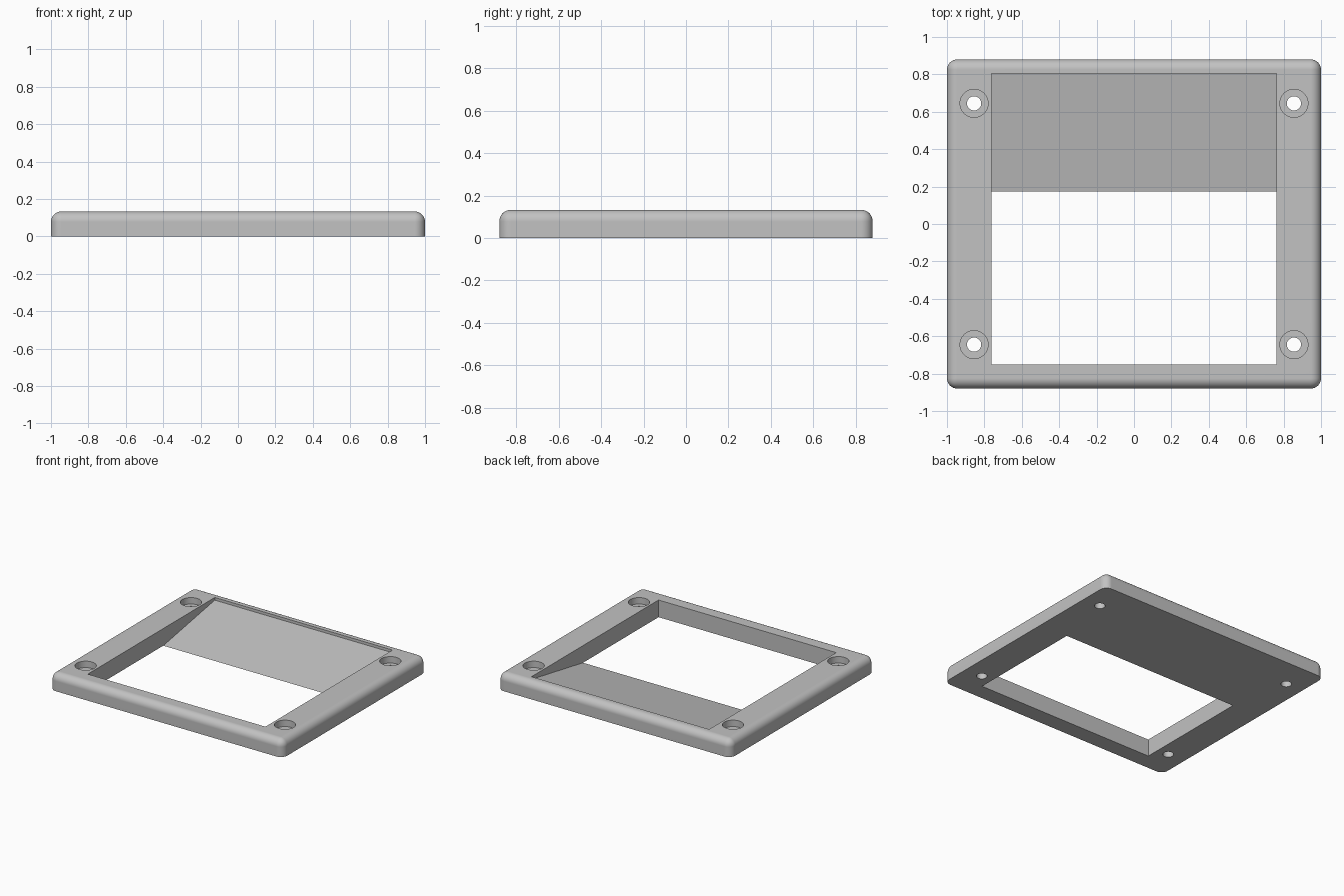
import bpy, bmesh

cube = bpy.data.objects.get("Cube")
if cube:
    bpy.data.objects.remove(cube, do_unlink=True)

HALF_X, HALF_Y, HEIGHT, ROUND = 1.0, 0.88, 0.133, 0.055
OPEN_X, OPEN_FRONT, RAMP_FOOT, OPEN_BACK, RAMP_TOP = 0.762, -0.752, 0.173, 0.804, 0.112
HOLE_X, HOLE_Y, HOLE_R, RECESS_R, RECESS_Z = 0.855, 0.645, 0.038, 0.075, 0.083

grey = bpy.data.materials.new("plain grey")
grey.use_nodes = True
colour = (0.54, 0.54, 0.54, 1)
grey.diffuse_color = colour
grey.node_tree.nodes["Principled BSDF"].inputs["Base Color"].default_value = colour


def add_object(name, bm):
    bmesh.ops.recalc_face_normals(bm, faces=bm.faces)
    mesh = bpy.data.meshes.new(name)
    bm.to_mesh(mesh)
    bm.free()
    mesh.materials.append(grey)
    obj = bpy.data.objects.new(name, mesh)
    bpy.context.collection.objects.link(obj)
    return obj


def cylinder(name, x, y, radius, bottom, top):
    bm = bmesh.new()
    bmesh.ops.create_cone(bm, cap_ends=True, segments=48, radius1=radius,
                          radius2=radius, depth=top - bottom)
    bmesh.ops.translate(bm, verts=bm.verts, vec=(x, y, (top + bottom) / 2))
    return add_object(name, bm)


# Plate with rounded corners and a rounded top rim; the underside stays sharp
bm = bmesh.new()
bmesh.ops.create_cube(bm, size=1)
bmesh.ops.scale(bm, verts=bm.verts, vec=(2 * HALF_X, 2 * HALF_Y, HEIGHT))
bmesh.ops.translate(bm, verts=bm.verts, vec=(0, 0, HEIGHT / 2))
rim = [e for e in bm.edges if any(v.co.z > HEIGHT / 2 for v in e.verts)]
bmesh.ops.bevel(bm, geom=rim, offset=ROUND, offset_type='OFFSET', segments=8,
                profile=0.5, affect='EDGES')
plate = add_object("frame_plate", bm)

# Window cutter: side profile with a sloped back, extruded across the width
profile = [(OPEN_FRONT, -0.1), (RAMP_FOOT, -0.1), (RAMP_FOOT, 0),
           (OPEN_BACK, RAMP_TOP), (OPEN_BACK, 0.3), (OPEN_FRONT, 0.3)]
bm = bmesh.new()
side = bm.faces.new([bm.verts.new((-OPEN_X, y, z)) for y, z in profile])
out = bmesh.ops.extrude_face_region(bm, geom=[side])
moved = [v for v in out["geom"] if isinstance(v, bmesh.types.BMVert)]
bmesh.ops.translate(bm, verts=moved, vec=(2 * OPEN_X, 0, 0))
cutters = [add_object("window_cutter", bm)]

# Recessed screw holes in the four corners
for sx in (-1, 1):
    for sy in (-1, 1):
        x, y = sx * HOLE_X, sy * HOLE_Y
        cutters.append(cylinder("hole_cutter", x, y, HOLE_R, -0.1, 0.3))
        cutters.append(cylinder("recess_cutter", x, y, RECESS_R, RECESS_Z, 0.3))

bpy.ops.object.select_all(action='DESELECT')
bpy.context.view_layer.objects.active = plate
plate.select_set(True)
for cutter in cutters:
    cutter.hide_render = True
    mod = plate.modifiers.new("cut", 'BOOLEAN')
    mod.operation, mod.solver, mod.object = 'DIFFERENCE', 'EXACT', cutter
    bpy.ops.object.modifier_apply(modifier=mod.name)
for cutter in cutters:
    bpy.data.objects.remove(cutter, do_unlink=True)

# Smooth fillets and holes, flat large faces
bpy.ops.object.shade_smooth_by_angle(angle=0.52)
normals = plate.modifiers.new("flat_faces", 'WEIGHTED_NORMAL')
normals.keep_sharp = True
